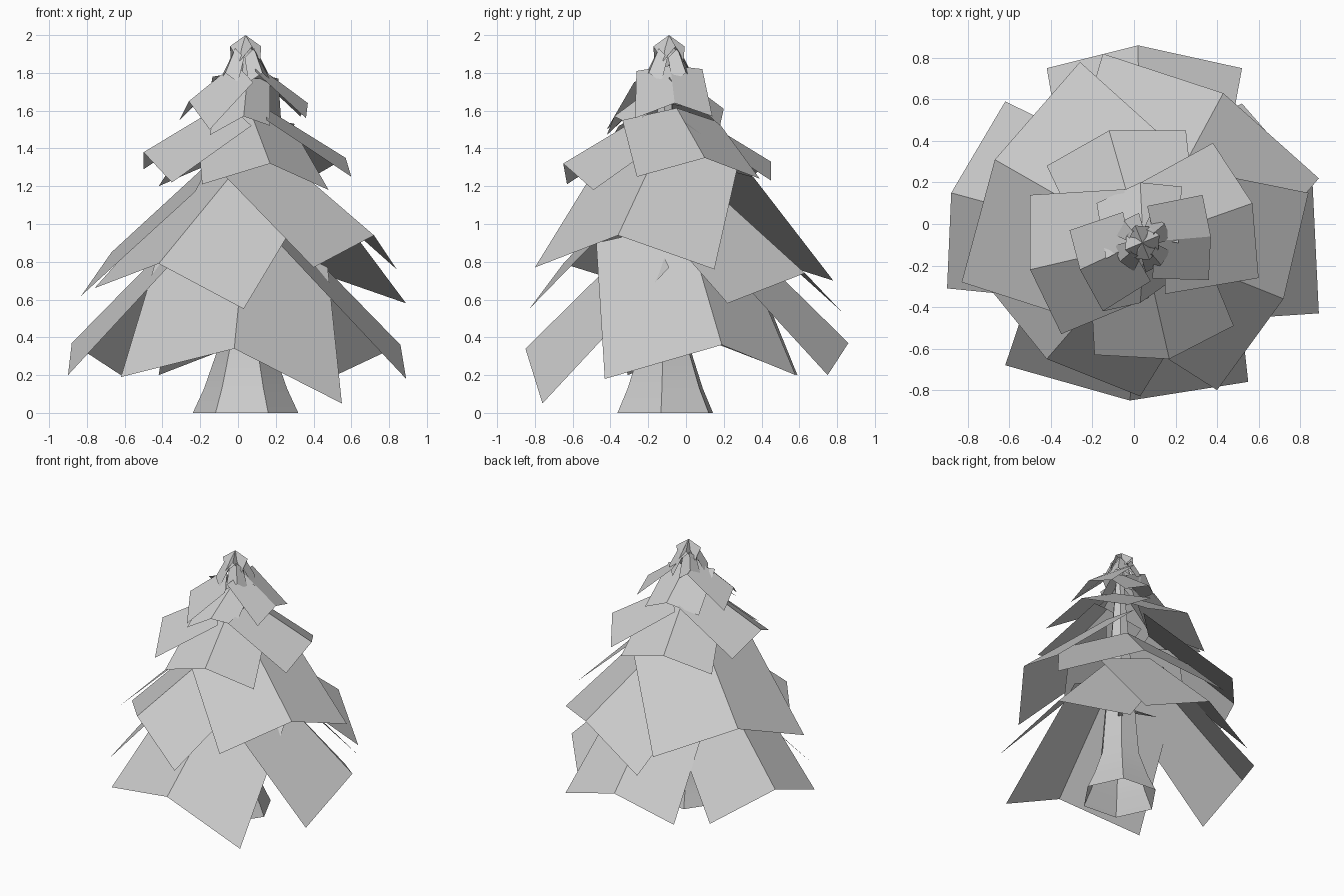
import bpy
import math
from mathutils import Vector

if "Cube" in bpy.data.objects:
    bpy.data.objects.remove(bpy.data.objects["Cube"], do_unlink=True)

AXIS = Vector((0.04, -0.09, 0))

grey = bpy.data.materials.new("plain grey")
grey.use_nodes = True
grey.diffuse_color = (0.6, 0.6, 0.6, 1)
grey.node_tree.nodes["Principled BSDF"].inputs["Base Color"].default_value = grey.diffuse_color


def build(name, verts, faces, smooth_angle=30):
    mesh = bpy.data.meshes.new(name)
    mesh.from_pydata(verts, [], faces)
    mesh.materials.append(grey)
    obj = bpy.data.objects.new(name, mesh)
    bpy.context.collection.objects.link(obj)
    bpy.ops.object.select_all(action="DESELECT")
    obj.select_set(True)
    bpy.context.view_layer.objects.active = obj
    bpy.ops.object.shade_smooth_by_angle(angle=math.radians(smooth_angle))
    return obj


def bough(name, tip, side_a, side_b, run, rise, taper, ridge):
    """Roof-shaped sheet: a ridge from the trunk to the tip and two sloping panels.
    The fold flattens towards the trunk: the ridge climbs only part of the rise."""
    tip, side_a, side_b = Vector(tip), Vector(side_a), Vector(side_b)
    out = (tip * 2 + side_a + side_b) / 4 - AXIS
    out.z = 0
    out.normalize()
    outer = [side_a, tip, side_b]
    inner = []
    for p, climb in zip(outer, (rise, rise * ridge, rise)):
        rel = p - tip
        lateral = rel - out * rel.dot(out)
        lateral.z = 0
        inner.append(p - out * run - lateral * (1 - taper) + Vector((0, 0, climb)))
    build(name, outer + inner, [(0, 1, 4, 3), (1, 2, 5, 4)])


def tier(label, run, rise, taper, ridge, boughs):
    for side, (tip, side_a, side_b) in boughs.items():
        bough(f"{label}_bough_{side}", tip, side_a, side_b, run, rise, taper, ridge)


# Bottom tier
tier("bottom", 0.66, 0.72, 0.75, 0.9, {
    "front": ((-0.02, -0.85, 0.34), (-0.62, -0.68, 0.19), (0.55, -0.76, 0.05)),
    "left": ((0.86, 0.19, 0.36), (0.89, -0.43, 0.18), (0.52, 0.58, 0.2)),
    "back": ((0.02, 0.86, 0.37), (0.52, 0.75, 0.2), (-0.42, 0.75, 0.2)),
    "right": ((-0.88, 0.15, 0.37), (-0.62, 0.59, 0.2), (-0.9, -0.31, 0.2)),
})

# Lower middle tier, turned an eighth
tier("lower", 0.62, 0.55, 0.78, 0.9, {
    "front_right": ((-0.42, -0.65, 0.79), (-0.76, -0.23, 0.66), (0.03, -0.83, 0.55)),
    "front_left": ((0.72, -0.36, 0.94), (0.4, -0.8, 0.77), (0.84, 0.15, 0.76)),
    "back_left": ((0.43, 0.63, 0.74), (0.89, 0.22, 0.58), (-0.15, 0.82, 0.54)),
    "back_right": ((-0.67, 0.31, 0.85), (-0.26, 0.78, 0.7), (-0.83, -0.28, 0.62)),
})

# Upper middle tier
tier("middle", 0.45, 0.3, 0.78, 0.88, {
    "front": ((0.17, -0.65, 1.32), (-0.19, -0.63, 1.21), (0.48, -0.49, 1.18)),
    "left": ((0.57, 0.1, 1.35), (0.6, -0.26, 1.25), (0.38, 0.39, 1.24)),
    "back": ((-0.12, 0.45, 1.33), (0.25, 0.45, 1.23), (-0.42, 0.28, 1.2)),
    "right": ((-0.5, -0.22, 1.38), (-0.5, 0.14, 1.29), (-0.35, -0.53, 1.22)),
})

# Upper tier
tier("upper", 0.27, 0.25, 0.85, 0.8, {
    "front": ((0.03, -0.38, 1.57), (-0.15, -0.42, 1.47), (0.17, -0.28, 1.52)),
    "left": ((0.37, -0.06, 1.64), (0.36, -0.27, 1.56), (0.33, 0.14, 1.57)),
    "back": ((0.03, 0.2, 1.61), (0.23, 0.18, 1.52), (-0.18, 0.1, 1.53)),
    "right": ((-0.26, -0.22, 1.65), (-0.31, -0.03, 1.55), (-0.15, -0.42, 1.5)),
})


# Small crown tiers, repeated round the axis
def ring_tier(label, count, turn, reach, height, half_width, drop, run, rise):
    for i in range(count):
        a = turn + i * math.tau / count
        out = Vector((math.cos(a), math.sin(a), 0))
        across = Vector((-out.y, out.x, 0)) * half_width
        tip = AXIS + out * reach + Vector((0, 0, height))
        low = Vector((0, 0, -drop)) - out * drop * 0.4
        bough(f"{label}_bough_{i + 1}", tip, tip - across + low, tip + across + low,
              run, rise, 0.6, 1)


ring_tier("tip", 4, 0.7, 0.14, 1.8, 0.08, 0.05, 0.07, 0.13)
ring_tier("cap", 4, 0.4, 0.09, 1.94, 0.06, 0.08, 0.09, 0.06)


# Trunk: an open six-sided tube, flared at the foot
def tapered_tube(name, rings, sides, turn):
    """Skin a list of (centre, radius) rings standing along z."""
    verts = []
    for centre, radius in rings:
        for i in range(sides):
            a = turn + i * math.tau / sides
            verts.append(Vector(centre) + Vector((math.cos(a), math.sin(a), 0)) * radius)
    faces = []
    for r in range(len(rings) - 1):
        for i in range(sides):
            j = (i + 1) % sides
            lo, hi = r * sides, (r + 1) * sides
            faces.append((lo + i, lo + j, hi + j, hi + i))
    build(name, verts, faces)


profile = [(0, 0.28), (0.13, 0.22), (0.33, 0.15), (0.8, 0.11), (1.3, 0.07), (1.9, 0.02)]
tapered_tube("trunk", [(AXIS + Vector((0, -0.02, z)), r) for z, r in profile], 6, -0.08)


# Bare twigs: thin three-sided spikes under the boughs
def twig(name, angle, height, length):
    out = Vector((math.cos(angle), math.sin(angle), 0))
    side = Vector((-out.y, out.x, 0)) * 0.02
    base = AXIS + out * 0.06 + Vector((0, 0, height))
    up = Vector((0, 0, 0.025))
    build(name, [base - side, base + side, base + up, base + out * length + up],
          [(0, 1, 3), (1, 2, 3), (2, 0, 3)])


for i in range(6):
    twig(f"twig_{i + 1}", 0.8 + i * 2.2, 0.6 + 0.12 * i, 0.26 - 0.02 * i)
